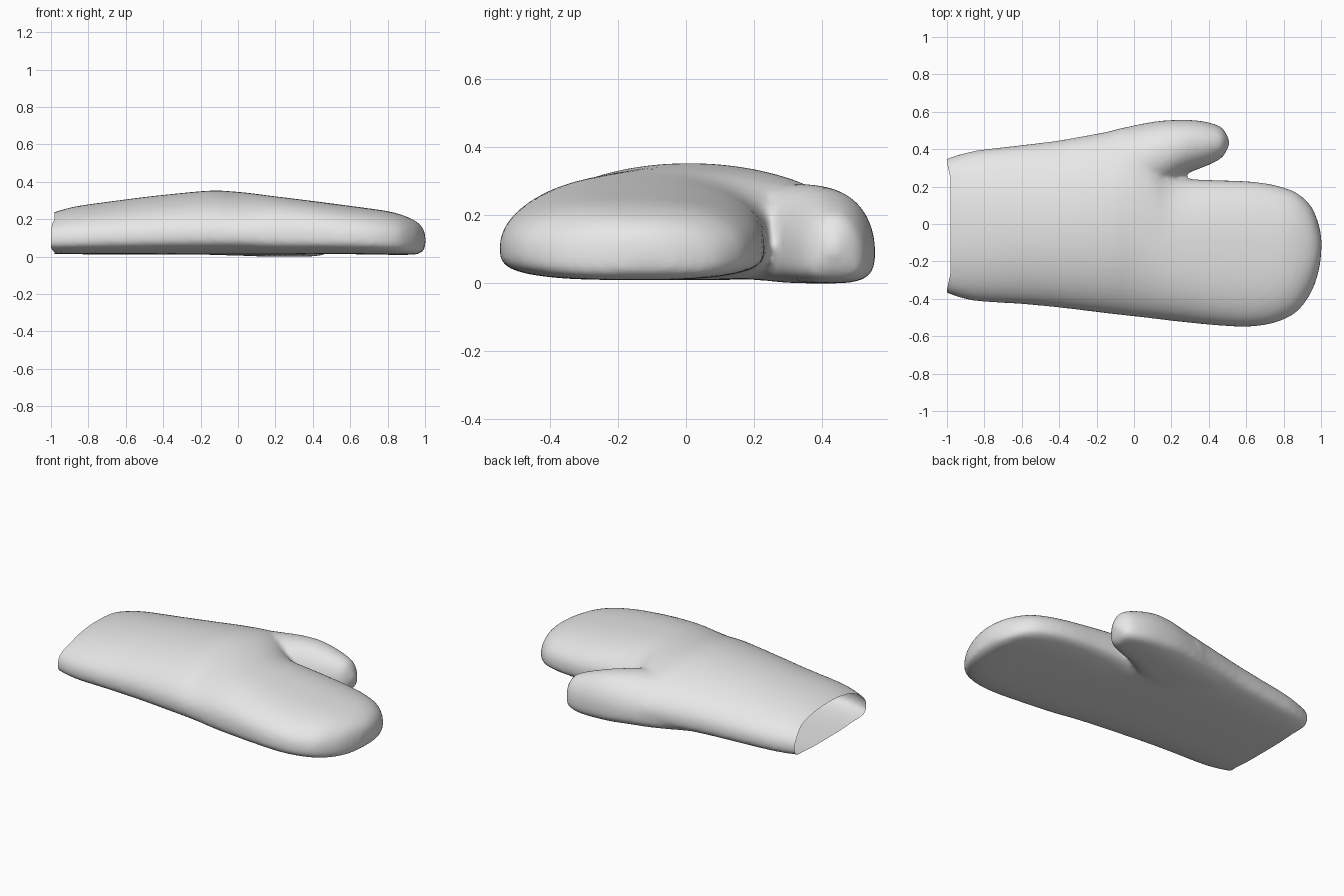
import bpy, bmesh, math

if "Cube" in bpy.data.objects:
    bpy.data.objects.remove(bpy.data.objects["Cube"])

wool = bpy.data.materials.new("grey_wool")
wool.diffuse_color = (0.8, 0.8, 0.8, 1)
wool.use_nodes = True
wool.node_tree.nodes["Principled BSDF"].inputs["Base Color"].default_value = wool.diffuse_color
SIDES = 48


def section(x, y0, y1, z0, z1, upper):
    """Cross-section with a flat rounded underside and a domed top."""
    mid = z0 + (z1 - z0) * 0.33
    pts = []
    for i in range(SIDES):
        a = 2 * math.pi * i / SIDES
        c, s = math.cos(a), math.sin(a)
        n = 2 / (upper if s > 0 else 3.2)
        y = (y0 + y1) / 2 + (y1 - y0) / 2 * math.copysign(abs(c) ** n, c)
        h = (z1 - mid) if s > 0 else (mid - z0)
        pts.append((x, y, mid + h * math.copysign(abs(s) ** n, s)))
    return pts


def spline(rows, steps=5):
    """Smooth the rows of section values along the length."""
    out = []
    for i in range(len(rows) - 1):
        a, b = rows[max(i - 1, 0)], rows[i]
        c, d = rows[i + 1], rows[min(i + 2, len(rows) - 1)]
        for k in range(steps):
            t = k / steps
            out.append([q + 0.5 * t * (r - p + t * (2 * p - 5 * q + 4 * r - s + t * (3 * (q - r) + s - p)))
                        for p, q, r, s in zip(a, b, c, d)])
    return out + [rows[-1]]


def loft(bm, rows):
    rings = [[bm.verts.new(p) for p in section(*r)] for r in spline(rows)]
    for a, b in zip(rings, rings[1:]):
        for i in range(SIDES):
            j = (i + 1) % SIDES
            bm.faces.new((a[i], a[j], b[j], b[i]))
    bm.faces.new(rings[0][::-1])
    bm.faces.new(rings[-1])


# x, y min, y max, z min, z max, roundness of the top
hand = [
    (-1.12, -0.32, 0.29, 0.02, 0.20, 2.2), (-1.00, -0.36, 0.34, 0.016, 0.232, 2.2),
    (-0.87, -0.408, 0.388, 0.013, 0.268, 2.1), (-0.60, -0.428, 0.422, 0.012, 0.306, 2.0),
    (-0.40, -0.447, 0.447, 0.012, 0.33, 2.0), (-0.15, -0.477, 0.492, 0.01, 0.353, 2.0),
    (-0.02, -0.492, 0.515, 0.01, 0.348, 2.0), (0.08, -0.503, 0.43, 0.01, 0.338, 2.1),
    (0.17, -0.514, 0.30, 0.01, 0.326, 2.2), (0.26, -0.524, 0.247, 0.011, 0.315, 2.3),
    (0.42, -0.54, 0.235, 0.013, 0.295, 2.4), (0.58, -0.549, 0.23, 0.013, 0.274, 2.4),
    (0.70, -0.54, 0.218, 0.012, 0.258, 2.4), (0.80, -0.51, 0.195, 0.01, 0.243, 2.4),
    (0.88, -0.46, 0.16, 0.01, 0.222, 2.4), (0.95, -0.36, 0.09, 0.012, 0.19, 2.3),
    (0.99, -0.24, -0.01, 0.03, 0.15, 2.1), (1.003, -0.13, -0.09, 0.07, 0.10, 2.0),
]
thumb = [
    (-0.35, 0.15, 0.42, 0.03, 0.22, 2.0), (-0.10, 0.10, 0.502, 0.009, 0.28, 2.0),
    (0.05, 0.13, 0.537, 0.004, 0.292, 2.0), (0.15, 0.19, 0.552, 0.0, 0.288, 2.1),
    (0.25, 0.255, 0.557, 0.0, 0.275, 2.1), (0.34, 0.292, 0.553, 0.0, 0.25, 2.1),
    (0.42, 0.325, 0.537, 0.004, 0.222, 2.1), (0.475, 0.36, 0.51, 0.02, 0.19, 2.1),
    (0.51, 0.42, 0.45, 0.085, 0.12, 2.0),
]

bm = bmesh.new()
loft(bm, hand)
loft(bm, thumb)
me = bpy.data.meshes.new("mitten")
bm.to_mesh(me)
bm.free()
mitten = bpy.data.objects.new("mitten", me)
bpy.context.collection.objects.link(mitten)
bpy.context.view_layer.objects.active = mitten
mitten.select_set(True)

# Fuse hand and thumb into one soft skin
fuse = mitten.modifiers.new("fuse", 'REMESH')
fuse.mode = 'VOXEL'
fuse.voxel_size = 0.014
soft = mitten.modifiers.new("soft", 'SMOOTH')
soft.factor = 0.5
soft.iterations = 8
for m in ("fuse", "soft"):
    bpy.ops.object.modifier_apply(modifier=m)

# Cut the open wrist and let its side corners reach slightly further out
bm = bmesh.new()
bm.from_mesh(mitten.data)
bmesh.ops.bisect_plane(bm, geom=bm.verts[:] + bm.edges[:] + bm.faces[:],
                       plane_co=(-0.98, 0, 0), plane_no=(-1, 0, 0), clear_outer=True)
for v in bm.verts:
    if v.co.x < -0.9:
        v.co.x -= 0.02 * (-0.9 - v.co.x) / 0.08 * min(1, max(0, (abs(v.co.y + 0.01) - 0.25) / 0.09))
bm.to_mesh(mitten.data)
bm.free()
mitten.data.materials.clear()
mitten.data.materials.append(wool)
bpy.ops.object.shade_smooth()
